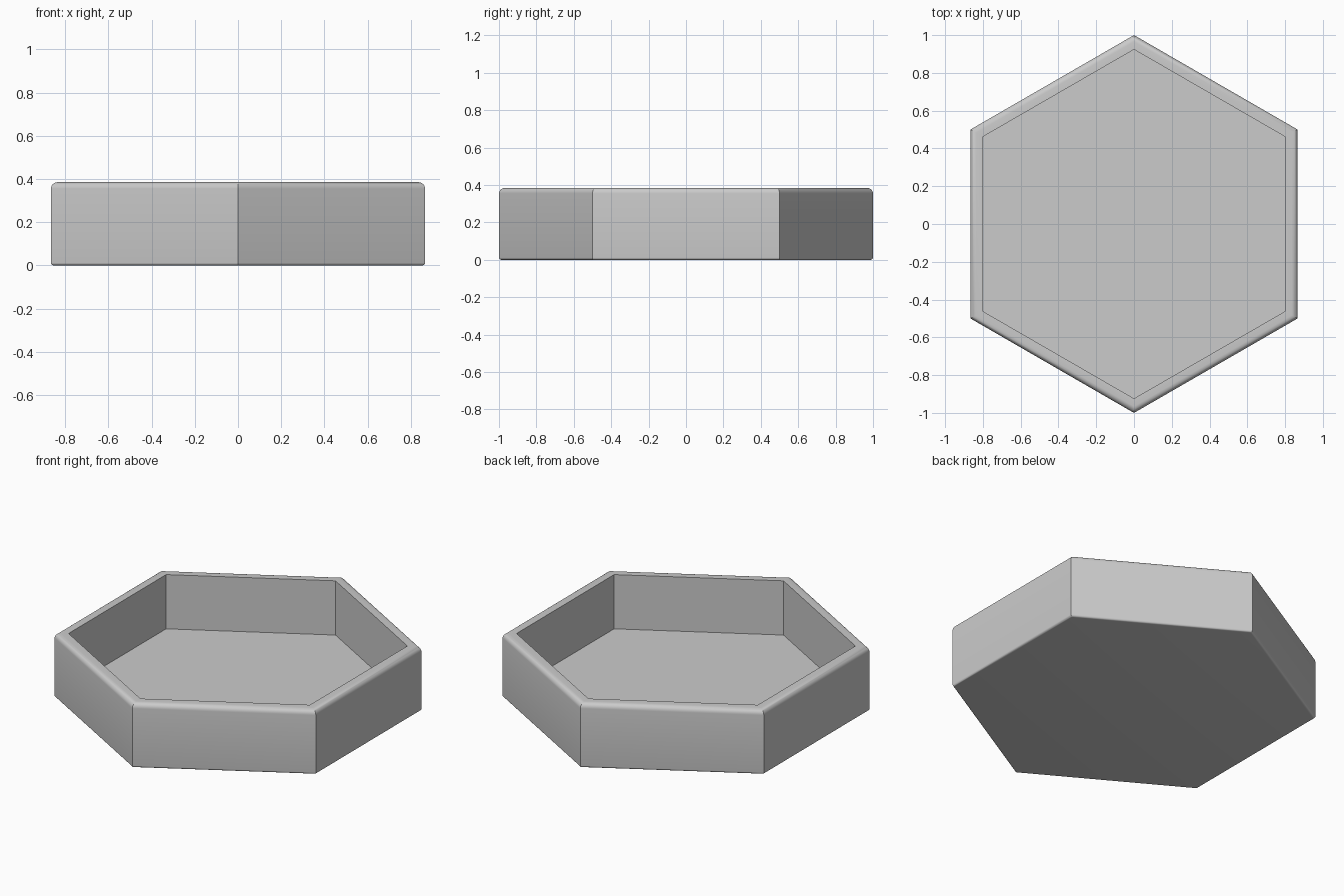
import bpy
import bmesh
from math import sin, cos, pi, radians

cube = bpy.data.objects.get("Cube")
if cube:
    bpy.data.objects.remove(cube, do_unlink=True)

SIDES = 6
APOTHEM = cos(pi / SIDES)   # corner radius is 1
HEIGHT = 0.385
INNER = 0.80                # apothem of the hollow
FLOOR = 0.06
TOP_ROUND = 0.03
BASE_ROUND = 0.012
STEPS = 6

# Plain grey material
grey = bpy.data.materials.new("plain grey")
grey.use_nodes = True
colour = (0.6, 0.6, 0.6, 1)
grey.diffuse_color = colour
grey.node_tree.nodes["Principled BSDF"].inputs["Base Color"].default_value = colour


def arc(radius, z, start):
    """Quarter round at the outer wall, as (apothem, height) points."""
    angles = [start + pi / 2 * i / STEPS for i in range(STEPS + 1)]
    return [(APOTHEM - radius + radius * cos(a), z + radius * sin(a)) for a in angles]


# Wall section: rounded base edge, rounded rim, then down the inside
profile = arc(BASE_ROUND, BASE_ROUND, -pi / 2)
profile += arc(TOP_ROUND, HEIGHT - TOP_ROUND, 0)
profile += [(INNER, HEIGHT), (INNER, FLOOR)]

# Sweep the section round the hexagon
bm = bmesh.new()
rings = []
for apothem, z in profile:
    r = apothem / APOTHEM
    rings.append([bm.verts.new((r * sin(2 * pi * k / SIDES), -r * cos(2 * pi * k / SIDES), z))
                  for k in range(SIDES)])
for low, high in zip(rings, rings[1:]):
    for k in range(SIDES):
        n = (k + 1) % SIDES
        bm.faces.new((low[k], low[n], high[n], high[k]))

# Underside and inner floor
bm.faces.new(rings[0][::-1])
bm.faces.new(rings[-1])
bmesh.ops.recalc_face_normals(bm, faces=bm.faces)

mesh = bpy.data.meshes.new("hexagonal_tray")
bm.to_mesh(mesh)
bm.free()
mesh.materials.append(grey)
tray = bpy.data.objects.new("hexagonal_tray", mesh)
bpy.context.collection.objects.link(tray)

# Smooth the rounded edges, keep the corners crisp
bpy.ops.object.select_all(action="DESELECT")
tray.select_set(True)
bpy.context.view_layer.objects.active = tray
bpy.ops.object.shade_smooth_by_angle(angle=radians(30))
